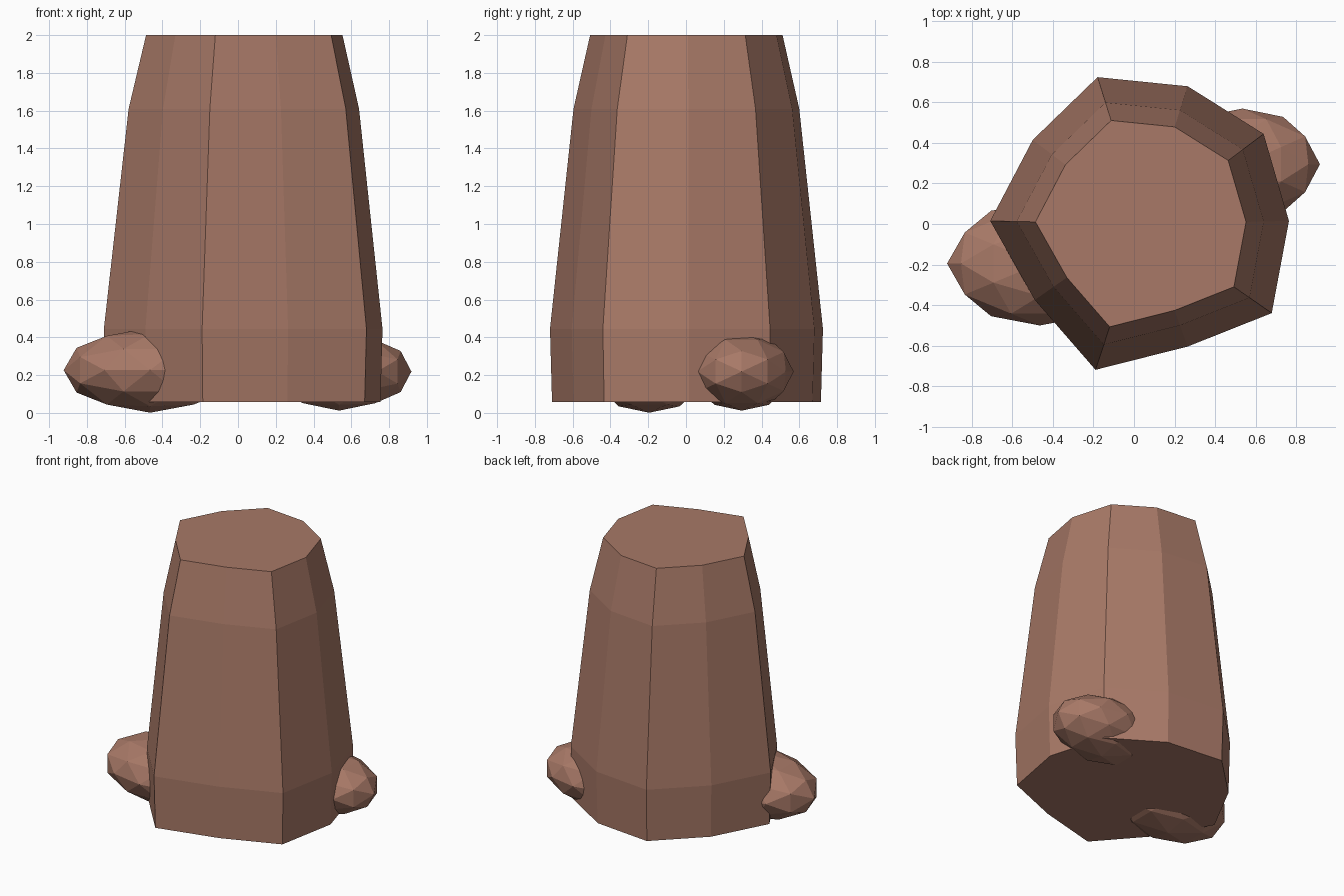
import bpy, bmesh
from mathutils import Vector

if "Cube" in bpy.data.objects:
    bpy.data.objects.remove(bpy.data.objects["Cube"])

clay = bpy.data.materials.new("reddish_brown")
clay.diffuse_color = (0.392, 0.191, 0.136, 1)
clay.use_nodes = True
clay.node_tree.nodes["Principled BSDF"].inputs["Base Color"].default_value = clay.diffuse_color


def finish(bm, name):
    bmesh.ops.recalc_face_normals(bm, faces=bm.faces)
    mesh = bpy.data.meshes.new(name)
    bm.to_mesh(mesh)
    bm.free()
    mesh.materials.append(clay)
    obj = bpy.data.objects.new(name, mesh)
    bpy.context.collection.objects.link(obj)
    return obj


# Main column: an irregular ten-sided outline lofted through four levels
outline = [(0.765, 0.015), (0.64, 0.445), (0.265, 0.68), (-0.18, 0.725),
           (-0.50, 0.415), (-0.71, 0.015), (-0.49, -0.375), (-0.19, -0.72),
           (0.265, -0.605), (0.68, -0.44)]
levels = [(0.057, 0.985), (0.445, 1.0), (1.61, 0.827), (2.0, 0.705)]
cx = 0.047

bm = bmesh.new()
rings = [[bm.verts.new((cx + (x - cx) * s, y * s, z)) for x, y in outline]
         for z, s in levels]
n = len(outline)
for low, high in zip(rings, rings[1:]):
    for i in range(n):
        j = (i + 1) % n
        bm.faces.new((low[i], low[j], high[j], high[i]))
bm.faces.new(rings[0][::-1])
bm.faces.new(rings[-1])
finish(bm, "rock_column")


# Base boulders: axis-aligned icosahedron, split once and rounded
def boulder(name, centre, radii):
    g = (1 + 5 ** 0.5) / 2
    bm = bmesh.new()
    for a in (-1, 1):
        for b in (-g, g):
            for co in ((a, b, 0), (0, a, b), (b, 0, a)):
                bm.verts.new(co)
    bmesh.ops.convex_hull(bm, input=bm.verts[:])
    bmesh.ops.subdivide_edges(bm, edges=bm.edges[:], cuts=1, use_grid_fill=True)
    for v in bm.verts:
        d = v.co.normalized()
        v.co = Vector(centre) + Vector([d[k] * radii[k] for k in range(3)])
    finish(bm, name)


boulder("left_boulder", (-0.465, -0.195, 0.226), (0.458, 0.306, 0.225))
boulder("right_boulder", (0.535, 0.295, 0.219), (0.383, 0.275, 0.207))
